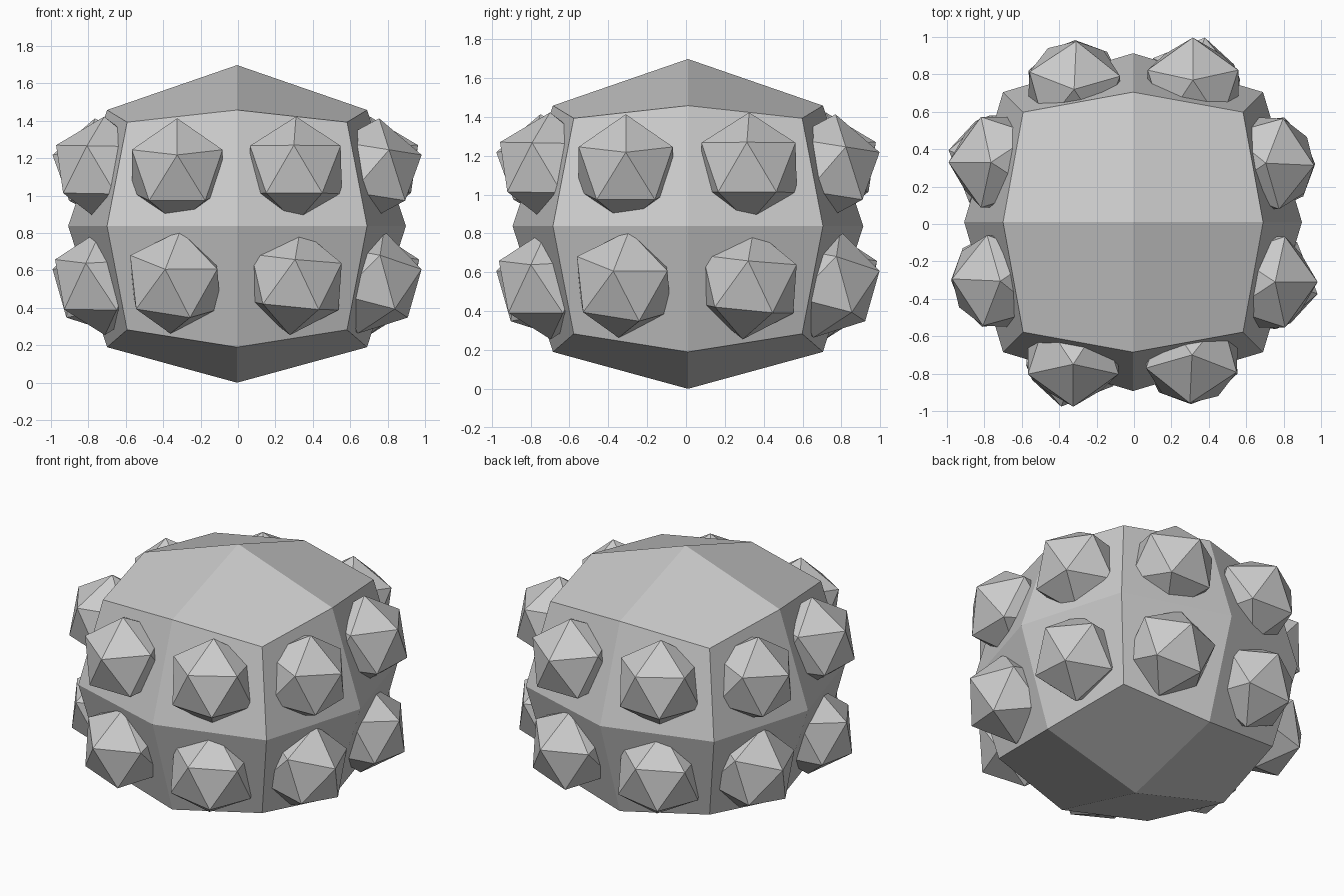
import bpy, bmesh, math
from mathutils import Vector, Matrix

if "Cube" in bpy.data.objects:
    bpy.data.objects.remove(bpy.data.objects["Cube"])

CENTRE = Vector((-0.005, 0.01, 0.838))
R = 0.285


def add_object(bm, name):
    mesh = bpy.data.meshes.new(name)
    bm.to_mesh(mesh)
    bm.free()
    obj = bpy.data.objects.new(name, mesh)
    bpy.context.collection.objects.link(obj)
    return obj


# body: cube split once per face, then rounded outwards
bm = bmesh.new()
bmesh.ops.create_cube(bm, size=2)
bmesh.ops.subdivide_edges(bm, edges=bm.edges[:], cuts=1, use_grid_fill=True)
for v in bm.verts:
    s = [round(c) for c in v.co]
    n = sum(abs(c) for c in s)
    side = {1: 0.903, 2: 0.695, 3: 0.588}[n]
    up = {1: 0.86, 2: 0.62, 3: 0.555}[n]
    down = {1: 0.838, 2: 0.648, 3: 0.555}[n]
    v.co = CENTRE + Vector((s[0] * side, s[1] * side,
                            s[2] * (up if s[2] > 0 else down)))
bmesh.ops.recalc_face_normals(bm, faces=bm.faces[:])
add_object(bm, "body")


def frame(z, x):
    z = z.normalized()
    x = (x - z * x.dot(z)).normalized()
    return Matrix((x, z.cross(x), z)).transposed()


def knob(name, centre, facing, neighbour, turn):
    """Icosahedron with one vertex along facing and the next towards neighbour."""
    bm = bmesh.new()
    bmesh.ops.create_icosphere(bm, subdivisions=1, radius=R)
    ring = next(v.co.copy() for v in bm.verts if 0.2 * R < v.co.z < 0.8 * R)
    rot = frame(Vector(facing), Vector(neighbour)) @ frame(Vector((0, 0, 1)), ring).transposed()
    spin = Matrix.Rotation(turn, 3, 'Z')
    for v in bm.verts:
        v.co = CENTRE + spin @ (Vector(centre) + rot @ v.co)
    add_object(bm, name)


# four knobs per side, repeated round the body
knobs = {
    "upper_left": ((-0.32, -0.715, 0.294), (0, -0.95, 0.3), (0, 0, 1)),
    "upper_right": ((0.315, -0.715, 0.3), (-0.04, -0.88, 0.46), (0, 0, 1)),
    "lower_left": ((-0.33, -0.715, -0.30), (-0.19, -0.95, 0.24), (0.07, -0.25, 0.82)),
    "lower_right": ((0.31, -0.715, -0.30), (0, -0.9, 0.42), (0.1, 0, 1)),
}
for i, side in enumerate(("front", "right", "back", "left")):
    for place, (c, f, nb) in knobs.items():
        knob(f"{side}_{place}_knob", c, f, nb, i * math.pi / 2)
